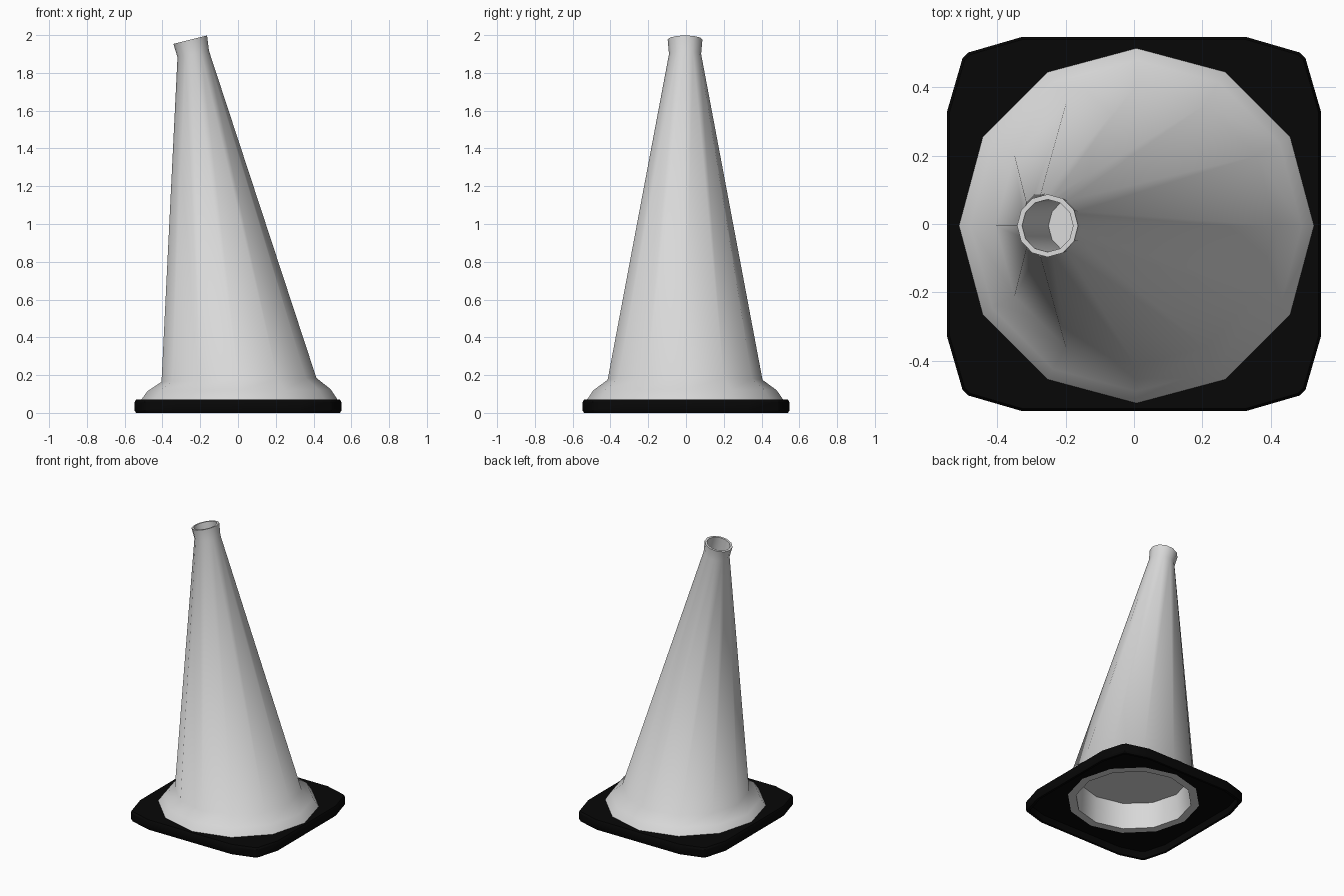
import bpy
import bmesh
from math import cos, sin, tau, radians, atan

cube = bpy.data.objects.get("Cube")
if cube:
    bpy.data.objects.remove(cube)

SIDES = 12
CONE_Y = -0.005  # the cone sits a touch forward on its plate


def material(name, rgb):
    mat = bpy.data.materials.new(name)
    mat.use_nodes = True
    mat.diffuse_color = (*rgb, 1)
    mat.node_tree.nodes["Principled BSDF"].inputs["Base Color"].default_value = (*rgb, 1)
    return mat


def ring(bm, x, z, r, slope=0.0):
    """Twelve-sided ring tilted about the y axis; slope is its rise along x."""
    tilt = atan(slope)
    verts = []
    for i in range(SIDES):
        a = tau * i / SIDES
        across = r * cos(a)
        verts.append(bm.verts.new((x + across * cos(tilt), CONE_Y + r * sin(a),
                                   z + across * sin(tilt))))
    return verts


def loft(bm, lower, upper):
    n = len(lower)
    for i in range(n):
        j = (i + 1) % n
        bm.faces.new((lower[i], lower[j], upper[j], upper[i]))


def loop_edges(bm, verts):
    edges = []
    for a, b in zip(verts, verts[1:] + verts[:1]):
        edges.append(bm.edges.get((a, b)) or bm.edges.new((a, b)))
    return edges


def finish(bm, name, mat, angle):
    bmesh.ops.recalc_face_normals(bm, faces=bm.faces[:])
    mesh = bpy.data.meshes.new(name)
    bm.to_mesh(mesh)
    bm.free()
    mesh.materials.append(mat)
    obj = bpy.data.objects.new(name, mesh)
    bpy.context.collection.objects.link(obj)
    bpy.ops.object.select_all(action="DESELECT")
    obj.select_set(True)
    bpy.context.view_layer.objects.active = obj
    bpy.ops.object.shade_smooth_by_angle(angle=radians(angle))
    return obj


white = material("off white", (0.69, 0.69, 0.69))
black = material("rubber black", (0.002, 0.002, 0.002))

# Leaning cone: from the recess under the foot, out and up, to the blind hole in the tip
bm = bmesh.new()
profile = [
    (0.005, 0.235, 0.365, 0.025),  # recess ceiling
    (0, 0.05, 0.375, 0),           # foot ring
    (0, 0.05, 0.428, 0),
    (0.004, 0.062, 0.428, 0),
    (0.007, 0.062, 0.525, 0),      # flared skirt
    (0.006, 0.12, 0.485, 0.01),
    (0.005, 0.175, 0.41, 0.025),
    (-0.237, 1.9, 0.085, 0.2),     # neck
    (-0.253, 1.976, 0.092, 0.25),  # lip
    (-0.253, 1.976, 0.077, 0.25),
    (-0.17, 1.655, 0.083, 0.25),   # hole floor
]
rings = [ring(bm, *p) for p in profile]
for low, high in zip(rings, rings[1:]):
    loft(bm, low, high)
bm.faces.new(rings[0])
bm.faces.new(rings[-1])
finish(bm, "cone_body", white, 60)

# Base plate: rounded square shell with a chamfered rim, hollow below, and a round opening
corner = [(0.547, 0.33), (0.502, 0.485), (0.485, 0.502), (0.33, 0.547)]
outline = []
for quarter in range(4):
    for x, y in corner:
        for _ in range(quarter):
            x, y = -y, x
        outline.append((x, y))

bm = bmesh.new()
levels = [(0.05, 0.96), (0, 0.96), (0, 0.988), (0.012, 1), (0.058, 1), (0.07, 0.988)]
rims = [[bm.verts.new((x * s, y * s, z)) for x, y in outline] for z, s in levels]
for low, high in zip(rims, rims[1:]):
    loft(bm, low, high)
holes = [ring(bm, 0, z, 0.428) for z in (0.05, 0.07)]
loft(bm, *holes)
for rim, hole in zip((rims[0], rims[-1]), holes):
    bmesh.ops.triangle_fill(bm, use_beauty=True,
                            edges=loop_edges(bm, rim) + loop_edges(bm, hole))
finish(bm, "base_plate", black, 30)
